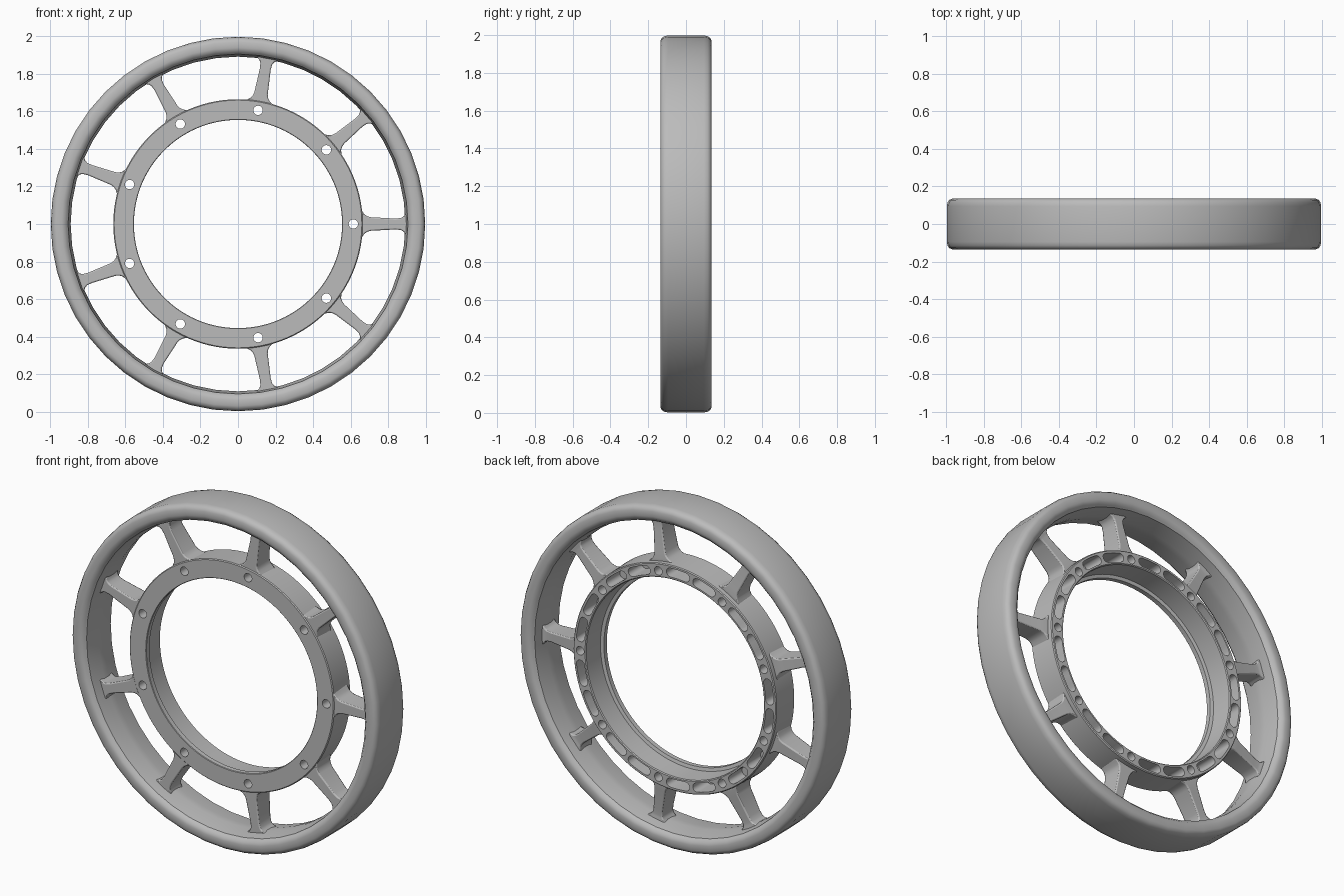
import bpy, bmesh
from math import cos, sin, radians, pi

CENTRE = 1.0
SPOKES = 9

if "Cube" in bpy.data.objects:
    bpy.data.objects.remove(bpy.data.objects["Cube"], do_unlink=True)

grey = bpy.data.materials.new("plain grey")
grey.use_nodes = True
colour = (0.5, 0.5, 0.5, 1)
grey.diffuse_color = colour
grey.node_tree.nodes["Principled BSDF"].inputs["Base Color"].default_value = colour


def polar(r, a, y, side=0.0):
    """Point at radius r, angle a, depth y, shifted sideways across the radius."""
    return (r * cos(a) - side * sin(a), y, CENTRE + r * sin(a) + side * cos(a))


def skin(bm, rings, closed):
    """Bridge matching rings of points; cap the ends unless closed."""
    vs = [[bm.verts.new(p) for p in ring] for ring in rings]
    n = len(vs[0])
    for i in range(len(vs) if closed else len(vs) - 1):
        a, b = vs[i], vs[(i + 1) % len(vs)]
        for j in range(n):
            k = (j + 1) % n
            bm.faces.new((a[j], a[k], b[k], b[j]))
    if not closed:
        bm.faces.new(vs[0])
        bm.faces.new(vs[-1])


def finish(bm, name):
    bmesh.ops.recalc_face_normals(bm, faces=bm.faces[:])
    mesh = bpy.data.meshes.new(name)
    bm.to_mesh(mesh)
    bm.free()
    obj = bpy.data.objects.new(name, mesh)
    bpy.context.collection.objects.link(obj)
    mesh.materials.append(grey)
    return obj


def activate(obj):
    bpy.ops.object.select_all(action="DESELECT")
    obj.select_set(True)
    bpy.context.view_layer.objects.active = obj


def smooth(obj):
    activate(obj)
    bpy.ops.object.shade_smooth_by_angle(angle=radians(35))


def lathe(name, profile, segments):
    bm = bmesh.new()
    rings = [[polar(r, 2 * pi * i / segments, y) for r, y in profile]
             for i in range(segments)]
    skin(bm, rings, True)
    return finish(bm, name)


# Outer rim: rounded outside corners, inside tapering to the middle
half = [(0.998, 0.095), (0.994, 0.115), (0.985, 0.128), (0.97, 0.135),
        (0.94, 0.135), (0.924, 0.131), (0.914, 0.12), (0.906, 0.112), (0.892, 0.02)]
rim = lathe("outer_rim", half + [(r, -y) for r, y in reversed(half)], 48)
smooth(rim)

# Hub ring: front flange with a lip inside, drafted wall behind
hub = lathe("hub_ring", [
    (0.558, -0.06), (0.66, -0.06), (0.665, -0.055), (0.66, 0.1), (0.655, 0.105),
    (0.583, 0.105), (0.578, 0.1), (0.574, -0.025), (0.555, -0.03), (0.555, -0.057)], 108)

# Cutters: bolt holes through the hub, and rounded slots in its back
bm = bmesh.new()
for s in range(SPOKES):
    a = 2 * pi * s / SPOKES
    hole = []
    for y in (-0.2, 0.2):
        hole.append([polar(0.615 + 0.025 * cos(t), a, y, 0.025 * sin(t))
                     for t in (2 * pi * i / 20 for i in range(20))])
    skin(bm, hole, False)
    for mid in (12, 28):
        m = a + radians(mid)
        length, r0, w = radians(4.6), 0.618, 0.026
        outline = []
        for end in (1, -1):
            for i in range(7):
                t = pi * i / 6
                outline.append((r0 + end * w * cos(t),
                                m + end * (length + w * sin(t) / r0)))
            # follow the ring's curve along each long side
            for f in (0.5, 0, -0.5):
                outline.append((r0 - end * w, m + end * length * f))
        skin(bm, [[polar(r, t, y) for r, t in outline] for y in (-0.02, 0.2)], False)
cutter = finish(bm, "hub_cutter")
cutter.hide_render = True
cut = hub.modifiers.new("cut", "BOOLEAN")
cut.operation = "DIFFERENCE"
cut.solver = "EXACT"
cut.object = cutter
activate(hub)
bpy.ops.object.modifier_apply(modifier=cut.name)
bpy.data.objects.remove(cutter, do_unlink=True)
smooth(hub)

# Spokes: slim webs flaring into the hub and rim (radius, half width, back depth)
stations = [(0.648, 0.085, 0.075), (0.664, 0.066, 0.075), (0.674, 0.052, 0.074),
            (0.688, 0.042, 0.073), (0.708, 0.036, 0.07), (0.84, 0.029, 0.056),
            (0.868, 0.032, 0.054), (0.882, 0.04, 0.054), (0.893, 0.055, 0.056),
            (0.912, 0.06, 0.058)]
for s in range(SPOKES):
    a = 2 * pi * s / SPOKES
    bm = bmesh.new()
    skin(bm, [[polar(r, a, -0.055, -w), polar(r, a, -0.055, w),
               polar(r, a, back, w), polar(r, a, back, -w)]
              for r, w, back in stations], False)
    spoke = finish(bm, f"spoke_{s + 1}")
    bevel = spoke.modifiers.new("soft edges", "BEVEL")
    bevel.width = 0.006
    bevel.segments = 2
    bevel.angle_limit = radians(50)
    smooth(spoke)
